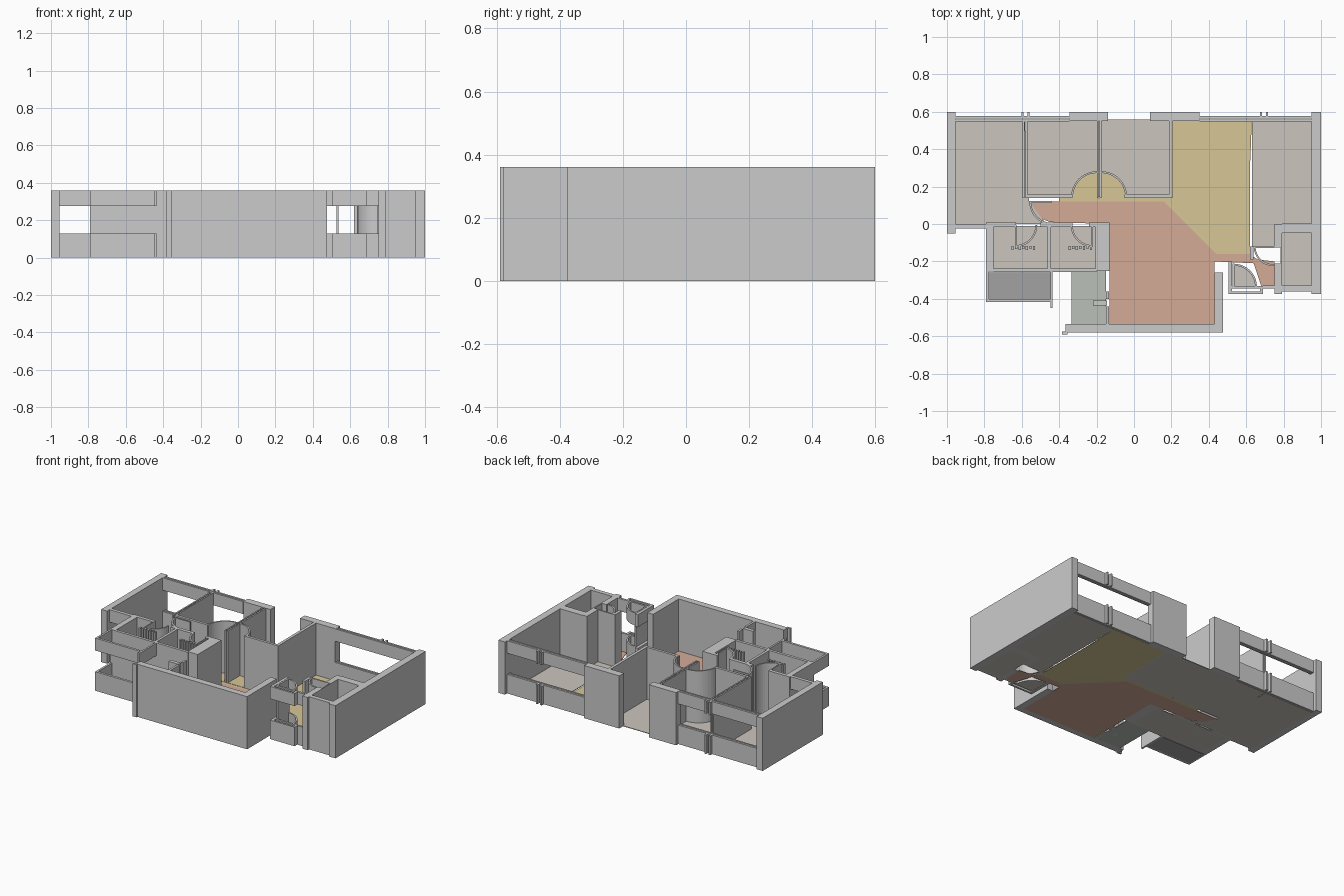
import bpy, bmesh, math

if "Cube" in bpy.data.objects:
    bpy.data.objects.remove(bpy.data.objects["Cube"])

H, SILL, HEAD, FLOOR = 0.36, 0.13, 0.275, 0.004


def prism(name, pts, z0=0.0, z1=H, mat=None):
    """Extrude a plan outline between two heights."""
    bm = bmesh.new()
    face = bm.faces.new([bm.verts.new((x, y, z0)) for x, y in pts])
    out = bmesh.ops.extrude_face_region(bm, geom=[face])
    top = [v for v in out["geom"] if isinstance(v, bmesh.types.BMVert)]
    bmesh.ops.translate(bm, verts=top, vec=(0, 0, z1 - z0))
    bmesh.ops.recalc_face_normals(bm, faces=bm.faces)
    me = bpy.data.meshes.new(name)
    bm.to_mesh(me)
    bm.free()
    ob = bpy.data.objects.new(name, me)
    bpy.context.collection.objects.link(ob)
    if mat:
        me.materials.append(mat)
    return ob


def wall(name, x0, x1, y0, y1, z0=0.0, z1=H):
    return prism(name, [(x0, y0), (x1, y0), (x1, y1), (x0, y1)], z0, z1)


def window(name, x0, x1, y0, y1):
    """Sill below and lintel above an open strip."""
    wall(name + "_sill", x0, x1, y0, y1, 0, SILL)
    wall(name + "_lintel", x0, x1, y0, y1, HEAD, H)


def arc_pts(cx, cy, r, a0, a1, n=12):
    return [(cx + r * math.cos(math.radians(a0 + (a1 - a0) * i / n)),
             cy + r * math.sin(math.radians(a0 + (a1 - a0) * i / n))) for i in range(n + 1)]


def door_swing(name, cx, cy, r, a0, a1, t=0.01, spans=((0, H),)):
    ring = arc_pts(cx, cy, r, a0, a1) + arc_pts(cx, cy, r - t, a1, a0)
    for z0, z1 in spans:
        prism(name, ring, z0, z1)


def material(name, rgb):
    m = bpy.data.materials.new(name)
    m.diffuse_color = (*rgb, 1)
    m.use_nodes = True
    m.node_tree.nodes["Principled BSDF"].inputs["Base Color"].default_value = m.diffuse_color
    return m


beige = material("beige_floor", (0.60, 0.56, 0.51))
yellow = material("yellow_floor", (0.68, 0.57, 0.31))
orange = material("orange_floor", (0.66, 0.41, 0.31))
green = material("green_floor", (0.50, 0.53, 0.48))
dark = material("dark_floor", (0.36, 0.36, 0.37))


def floor(name, pts, mat, z1=FLOOR):
    prism(name, pts, 0, z1, mat)


def floor_rect(name, x0, x1, y0, y1, mat):
    floor(name, [(x0, y0), (x1, y0), (x1, y1), (x0, y1)], mat)


# floors
floor("left_room_floor", [(-0.96, 0), (-0.47, 0), (-0.56, 0.12), (-0.585, 0.56), (-0.96, 0.56)], beige)
floor_rect("bedroom_floor_a", -0.58, -0.19, 0.145, 0.56, beige)
floor_rect("bedroom_floor_b", -0.19, 0.195, 0.145, 0.56, beige)
floor("right_room_floor", [(0.63, -0.12), (0.75, -0.12), (0.75, 0), (0.955, 0),
                           (0.955, 0.56), (0.63, 0.56)], beige)
floor_rect("corner_room_floor", 0.785, 0.95, -0.335, -0.045, beige)
floor_rect("bath_floor_a", -0.755, -0.455, -0.245, -0.01, beige)
floor_rect("bath_floor_b", -0.455, -0.2, -0.245, -0.01, beige)
floor_rect("balcony_floor", -0.775, -0.445, -0.405, -0.26, dark)
floor_rect("kitchen_floor", -0.335, -0.15, -0.54, -0.25, green)
floor("living_floor", [(0.2, 0.555), (0.63, 0.555), (0.62, 0.3), (0.62, -0.16), (0.44, -0.16),
                       (0.16, 0.12), (-0.4, 0.12), (-0.4, 0.14), (0.2, 0.14)], yellow)
floor("hall_floor", [(-0.56, 0.12), (0.16, 0.12), (0.44, -0.16), (0.62, -0.16), (0.66, -0.19),
                     (0.75, -0.2), (0.75, -0.335), (0.68, -0.33), (0.64, -0.21), (0.43, -0.2),
                     (0.43, -0.54), (-0.13, -0.54), (-0.13, 0.0), (-0.45, 0.01),
                     (-0.52, 0.04)], orange)
floor("closet_floor", arc_pts(0.535, -0.335, 0.12, 0, 90) + [(0.535, -0.335)], beige)

# outer walls
wall("left_outer_wall", -1.0, -0.955, -0.05, 0.6)
wall("right_outer_wall", 0.95, 1.0, -0.375, 0.6)
wall("back_wall_left", -0.345, -0.14, 0.55, 0.6)
wall("back_wall_right", 0.085, 0.35, 0.55, 0.6)
wall("front_wall", -0.365, 0.475, -0.58, -0.535)
wall("front_wall_end", -0.385, -0.355, -0.59, -0.575)
wall("living_side_wall", 0.43, 0.475, -0.54, -0.26)

# back windows: paired strips with small mullions
for name, x0, x1, mx in (("back_window_left", -0.955, -0.345, -0.58),
                         ("back_window_right", 0.35, 0.95, 0.695)):
    window(name + "_inner", x0, x1, 0.548, 0.559)
    window(name + "_outer", x0, x1, 0.564, 0.577)
    for dx in (-0.016, 0.016):
        window(name + "_mullion", mx + dx - 0.006, mx + dx + 0.006, 0.577, 0.598)

# front window of the left room
window("left_front_window", -0.955, -0.785, -0.024, 0.0)

# bedroom walls, mirrored around the shared partition
wall("bedroom_partition_a", -0.199, -0.190, 0.14, 0.55)
wall("bedroom_partition_b", -0.184, -0.174, 0.14, 0.55)
wall("bedroom_left_wall_a", -0.595, -0.585, 0.14, 0.55)
wall("bedroom_left_wall_b", -0.579, -0.570, 0.14, 0.55)
wall("bedroom_front_wall_a", -0.58, -0.33, 0.14, 0.158)
wall("bedroom_front_wall_b", -0.052, 0.205, 0.14, 0.158)
wall("bedroom_right_wall", 0.186, 0.206, 0.14, 0.55)
for name, cx, a0, a1 in (("bedroom_door_a", -0.199, 90, 180), ("bedroom_door_b", -0.174, 0, 90)):
    door_swing(name, cx, 0.145, 0.137, a0, a1)
    floor(name + "_floor", [(cx, 0.14)] + arc_pts(cx, 0.14, 0.13, a0, a1), yellow, 0.006)

# hall door
door_swing("hall_door", -0.435, 0.12, 0.125, 180, 265)
wall("hall_door_leaf", -0.56, -0.44, 0.112, 0.122)

# bathroom block
wall("bath_left_wall", -0.79, -0.752, -0.255, 0.005)
wall("bath_mid_wall", -0.463, -0.445, -0.25, 0.0)
wall("bath_right_wall", -0.207, -0.13, -0.11, 0.0)
wall("bath_right_wall_lower", -0.207, -0.13, -0.25, -0.11)
for x0, x1 in ((-0.79, -0.63), (-0.5, -0.33), (-0.24, -0.13)):
    wall("bath_back_wall", x0, x1, -0.016, 0.008)
wall("bath_front_wall_a", -0.752, -0.445, -0.257, -0.238)
wall("bath_front_wall_b", -0.445, -0.2, -0.257, -0.238)
for name, cx, a0, a1, lx in (("bath_door_a", -0.635, 270, 360, -0.635),
                             ("bath_door_b", -0.22, 180, 270, -0.228)):
    door_swing(name, cx, -0.005, 0.118, a0, a1)
    wall(name + "_leaf", lx, lx + 0.008, -0.123, -0.005)
# small screen slats in both bathrooms
for x0 in (-0.655, -0.35):
    for i in range(7):
        wall("bath_slat", x0 + i * 0.019, x0 + i * 0.019 + 0.012, -0.14 + 0.006 * (i % 2), -0.118)

# balcony rails
window("balcony_front", -0.79, -0.435, -0.416, -0.4)
window("balcony_left", -0.79, -0.776, -0.4, -0.255)
window("balcony_right", -0.447, -0.435, -0.45, -0.255)

# kitchen partition stubs
wall("kitchen_stub_lower", -0.15, -0.135, -0.535, -0.44)
wall("kitchen_stub_mid", -0.22, -0.145, -0.435, -0.41)
wall("kitchen_stub_upper", -0.15, -0.135, -0.40, -0.36)

# corner room
wall("corner_left_wall_a", 0.75, 0.79, -0.375, -0.21)
wall("corner_left_wall_b", 0.75, 0.79, -0.125, 0.0)
wall("corner_left_wall_thin", 0.782, 0.79, -0.21, -0.125)
wall("corner_back_wall", 0.79, 0.95, -0.048, 0.003)
wall("corner_front_wall", 0.79, 0.95, -0.36, -0.33)
door_swing("corner_door", 0.745, -0.12, 0.105, 180, 270)
wall("corner_door_leaf", 0.64, 0.75, -0.128, -0.118)
wall("corner_door_jamb", 0.62, 0.64, -0.19, -0.12)

# front closet with window
window("closet_left_wall", 0.505, 0.525, -0.375, -0.2)
wall("closet_door_leaf", 0.527, 0.537, -0.335, -0.21)
door_swing("closet_door", 0.535, -0.335, 0.122, 0, 90, spans=((0, SILL), (HEAD, H)))
window("closet_window_inner", 0.525, 0.69, -0.345, -0.332)
window("closet_window_outer", 0.525, 0.69, -0.375, -0.362)
window("closet_window_end", 0.675, 0.69, -0.362, -0.345)
window("closet_side_rail", 0.69, 0.75, -0.345, -0.33)
